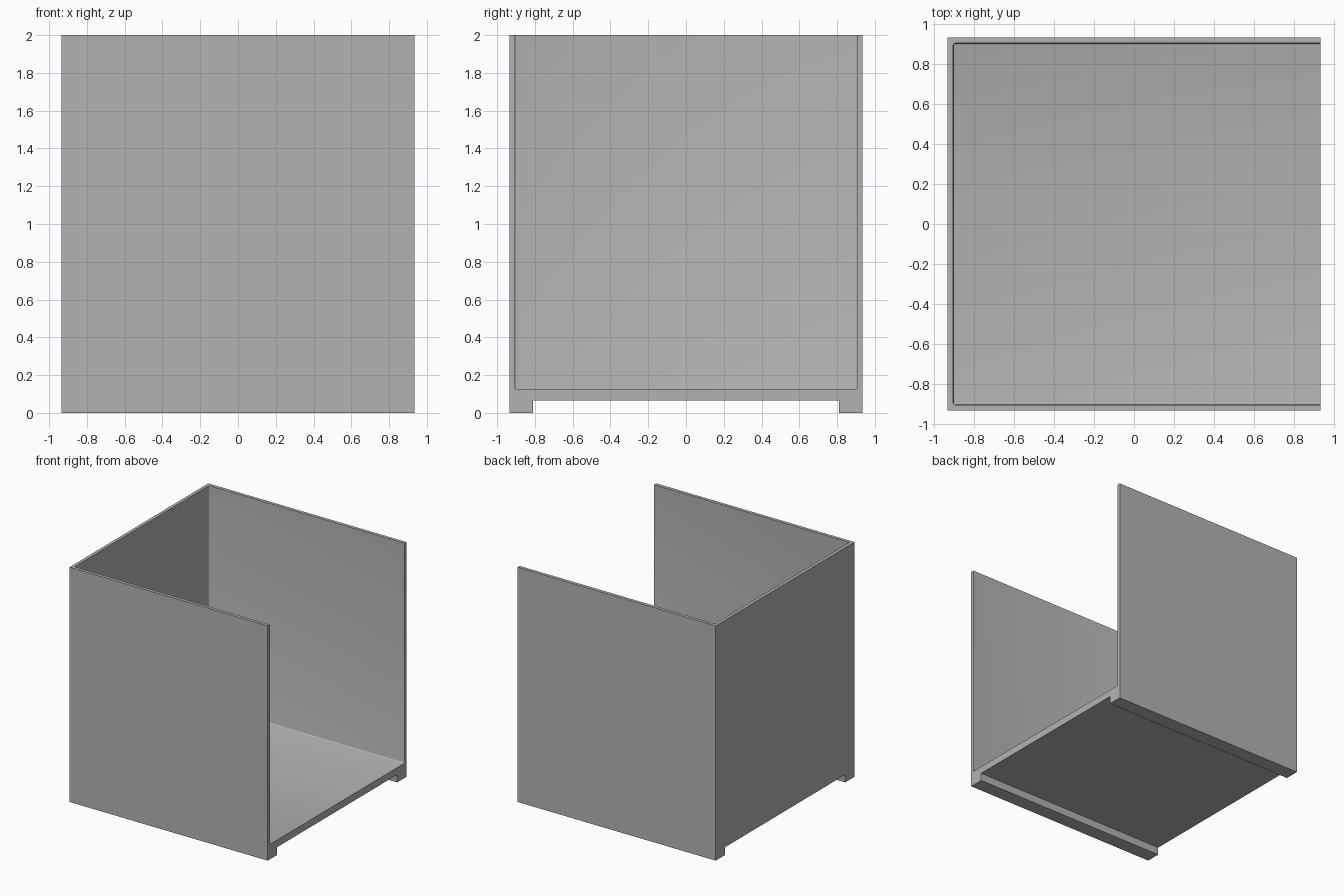
import bpy
import bmesh
from mathutils import Vector

HALF = 0.934      # half width and depth
WALL = 0.028      # wall thickness
HEIGHT = 2.0
FLOOR = 0.127     # top of the floor
CLEAR = 0.066     # underside of the floor
FOOT = 0.125      # width of each runner foot

cube = bpy.data.objects.get("Cube")
if cube:
    bpy.data.objects.remove(cube, do_unlink=True)

grey = bpy.data.materials.new("plain_grey")
grey.use_nodes = True
colour = (0.45, 0.45, 0.45, 1)
grey.diffuse_color = colour
grey.node_tree.nodes["Principled BSDF"].inputs["Base Color"].default_value = colour


def add_box(name, low, high, bevel=0):
    """Box between two corners, optionally with softened edges."""
    low, high = Vector(low), Vector(high)
    bm = bmesh.new()
    bmesh.ops.create_cube(bm, size=1)
    for v in bm.verts:
        v.co = (low + high) / 2 + v.co * (high - low)
    if bevel:
        bmesh.ops.bevel(bm, geom=bm.edges[:], offset=bevel, segments=3,
                        profile=0.5, affect='EDGES')
    mesh = bpy.data.meshes.new(name)
    bm.to_mesh(mesh)
    bm.free()
    obj = bpy.data.objects.new(name, mesh)
    bpy.context.collection.objects.link(obj)
    return obj


def cut(target, cutter):
    """Subtract the cutter from the target, then discard it."""
    cutter.hide_render = True
    mod = target.modifiers.new("cut", 'BOOLEAN')
    mod.operation = 'DIFFERENCE'
    mod.solver = 'EXACT'
    mod.object = cutter
    bpy.context.view_layer.objects.active = target
    bpy.ops.object.modifier_apply(modifier=mod.name)
    bpy.data.objects.remove(cutter, do_unlink=True)


# Bin body
body = add_box("open_bin", (-HALF, -HALF, 0), (HALF, HALF, HEIGHT))
body.data.materials.append(grey)

# Storage space, open at the top and on the +x side
inner = HALF - WALL
cut(body, add_box("storage_cutter", (-inner, -inner, FLOOR),
                  (HALF + 1, inner, HEIGHT + 1), bevel=0.008))

# Channel below the floor, leaving a runner foot on each side
gap = HALF - FOOT
cut(body, add_box("channel_cutter", (-HALF - 1, -gap, -1),
                  (HALF + 1, gap, CLEAR)))

# Smooth the small inner fillets and keep all other edges sharp
bpy.ops.object.select_all(action='DESELECT')
body.select_set(True)
bpy.context.view_layer.objects.active = body
bpy.ops.object.shade_smooth_by_angle(angle=0.6)
